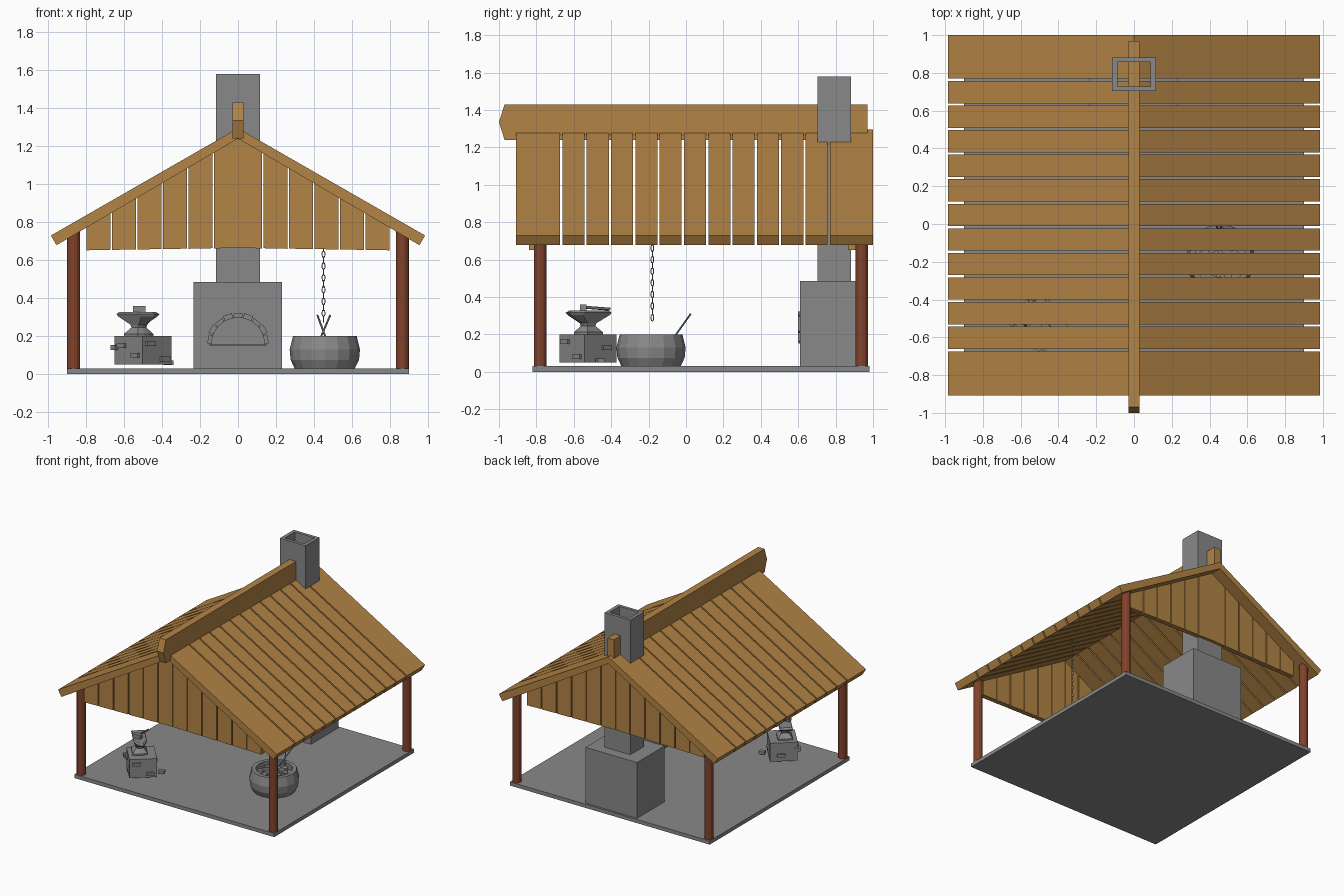
import bpy, bmesh, math, random
from mathutils import Vector, Matrix

if "Cube" in bpy.data.objects:
    bpy.data.objects.remove(bpy.data.objects["Cube"])

random.seed(4)


def material(name, rgb):
    m = bpy.data.materials.new(name)
    m.diffuse_color = (*rgb, 1)
    m.use_nodes = True
    m.node_tree.nodes["Principled BSDF"].inputs["Base Color"].default_value = m.diffuse_color
    return m


WOOD = material("tan_wood", (0.45, 0.23, 0.06))
POST = material("red_brown_wood", (0.22, 0.055, 0.025))
STONE = material("grey_stone", (0.25, 0.25, 0.25))


def finish(name, bm, mat):
    bmesh.ops.recalc_face_normals(bm, faces=bm.faces)
    me = bpy.data.meshes.new(name)
    bm.to_mesh(me)
    bm.free()
    me.materials.append(mat)
    ob = bpy.data.objects.new(name, me)
    bpy.context.collection.objects.link(ob)
    return ob


def add_box(bm, centre, size, turn=0.0):
    m = (Matrix.Translation(centre) @ Matrix.Rotation(turn, 4, 'Z')
         @ Matrix.Diagonal((*size, 1)))
    bmesh.ops.create_cube(bm, size=1, matrix=m)


def add_prism(bm, pts, a, b, axis='Y'):
    """Extrude an outline: (x, z) along y, or (y, z) along x."""
    def place(p, t):
        return (p[0], t, p[1]) if axis == 'Y' else (t, p[0], p[1])
    lo = [bm.verts.new(place(p, a)) for p in pts]
    hi = [bm.verts.new(place(p, b)) for p in pts]
    bm.faces.new(lo)
    bm.faces.new(hi[::-1])
    for i in range(len(pts)):
        j = (i + 1) % len(pts)
        bm.faces.new((lo[i], lo[j], hi[j], hi[i]))


def add_rod(bm, p, q, r, seg=6):
    p, q = Vector(p), Vector(q)
    d = q - p
    m = Matrix.Translation((p + q) / 2) @ d.to_track_quat('Z', 'Y').to_matrix().to_4x4()
    bmesh.ops.create_cone(bm, cap_ends=True, segments=seg, radius1=r, radius2=r,
                          depth=d.length, matrix=m)


def add_rings(bm, rings):
    """Skin a stack of equal-count rings and close both ends."""
    loops = [[bm.verts.new(p) for p in ring] for ring in rings]
    n = len(loops[0])
    for a, b in zip(loops, loops[1:]):
        for i in range(n):
            bm.faces.new((a[i], a[(i + 1) % n], b[(i + 1) % n], b[i]))
    bm.faces.new(loops[0])
    bm.faces.new(loops[-1][::-1])


# floor slab
bm = bmesh.new()
add_box(bm, (0, 0.08, 0.015), (1.8, 1.8, 0.03))
finish("floor", bm, STONE)

# corner posts
bm = bmesh.new()
for x in (-0.865, 0.865):
    for y in (-0.78, 0.94):
        add_rod(bm, (x, y, 0.03), (x, y, 0.75), 0.034, 12)
finish("corner_posts", bm, POST)

# roof planks, wide at both ends, mirrored over the ridge
bm = bmesh.new()
spans = [(-0.908, -0.674)] + [(-0.661 + 0.13 * k, -0.543 + 0.13 * k) for k in range(11)] + [(0.769, 1.0)]
for s in (-1, 1):
    for y0, y1 in spans:
        add_prism(bm, [(0, 1.295), (s * 0.985, 0.73), (s * 0.955, 0.679), (0, 1.24)], y0, y1)
finish("roof_planks", bm, WOOD)

# ridge beam with pointed front
bm = bmesh.new()
add_prism(bm, [(-0.97, 1.43), (-1.0, 1.335), (-0.97, 1.24), (0.97, 1.24), (0.97, 1.43)], -0.029, 0.029, 'X')
finish("ridge_beam", bm, WOOD)

# gable planks cut to the roof slope
for name, y0, y1 in (("front_gable", -0.84, -0.80), ("back_gable", 0.865, 0.905)):
    bm = bmesh.new()
    for s in (-1, 1):
        for k in range(6):
            a, b = 0.134 * k + 0.001, 0.134 * k + 0.127
            low = 0.665 - 0.002 * k
            add_prism(bm, [(s * a, low), (s * b, low - 0.003),
                           (s * b, 1.245 - 0.574 * b), (s * a, 1.245 - 0.574 * a)], y0, y1)
    finish(name, bm, WOOD)

# furnace with arched mouth
bm = bmesh.new()
add_box(bm, (-0.002, 0.787, 0.257), (0.465, 0.355, 0.455))
furnace = finish("furnace", bm, STONE)
bm = bmesh.new()
arch = [(0.14 * math.cos(math.pi * i / 12), 0.158 + 0.14 * math.sin(math.pi * i / 12)) for i in range(13)]
add_prism(bm, arch, 0.5, 0.80)
cutter = finish("mouth_cutter", bm, STONE)
cutter.hide_render = True
cutter.hide_set(True)
cut = furnace.modifiers.new("mouth", 'BOOLEAN')
cut.operation = 'DIFFERENCE'
cut.solver = 'EXACT'
cut.object = cutter
bpy.context.view_layer.objects.active = furnace
bpy.ops.object.modifier_apply(modifier="mouth")
bpy.data.objects.remove(cutter)

# arch stones and sill
bm = bmesh.new()
for k in range(9):
    a, b = math.pi * (k + 0.06) / 9, math.pi * (k + 0.94) / 9
    ro = 0.162 + 0.005 * (k % 2)
    add_prism(bm, [(r * math.cos(t), 0.158 + r * math.sin(t))
                   for r, t in ((0.14, a), (ro, a), (ro, b), (0.14, b))], 0.598, 0.625)
add_box(bm, (0, 0.607, 0.155), (0.30, 0.012, 0.008))
finish("arch_stones", bm, STONE)

# hollow chimney
bm = bmesh.new()
def rect(hx, hy, z):
    return [(sx * hx, 0.793 + sy * hy, z) for sx, sy in ((-1, -1), (1, -1), (1, 1), (-1, 1))]
add_rings(bm, [rect(0.116, 0.089, 0.48), rect(0.116, 0.089, 1.58),
               rect(0.088, 0.064, 1.58), rect(0.088, 0.064, 0.9)])
finish("chimney", bm, STONE)

# stone block under the anvil, with loose bricks
turn = math.radians(41)
to_block = Matrix.Translation((-0.50, -0.525, 0)) @ Matrix.Rotation(turn, 4, 'Z')
bm = bmesh.new()
add_box(bm, to_block @ Vector((0, 0, 0.125)), (0.205, 0.225, 0.15), turn)
for u, v, z in ((-0.10, 0.05, 0.15), (-0.10, -0.06, 0.10), (-0.05, -0.113, 0.16), (0.05, -0.113, 0.08),
                (0.103, 0.04, 0.13), (0.02, 0.113, 0.10)):
    side = abs(u) > 0.09
    size = (0.03, 0.06, 0.024) if side else (0.06, 0.03, 0.024)
    add_box(bm, to_block @ Vector((u, v, z)), size, turn)
add_box(bm, to_block @ Vector((-0.10, 0.10, 0.14)), (0.05, 0.035, 0.026), turn)
add_box(bm, (-0.365, -0.46, 0.06), (0.045, 0.035, 0.022), 0.3)
finish("anvil_block", bm, STONE)

# anvil: flared foot, waist, long body with a horn
to_anvil = Matrix.Translation((-0.52, -0.525, 0)) @ Matrix.Rotation(math.radians(-49), 4, 'Z')
bm = bmesh.new()
def section(front, back, w, tip, z):
    pts = ((-back, -w), (front, -w), (tip, -w * 0.3), (tip, w * 0.3), (front, w), (-back, w))
    return [to_anvil @ Vector((x, y, z)) for x, y in pts]
add_rings(bm, [section(0.05, 0.06, 0.055, 0.06, 0.198), section(0.05, 0.06, 0.055, 0.06, 0.212),
               section(0.025, 0.03, 0.028, 0.032, 0.245), section(0.03, 0.035, 0.03, 0.037, 0.26),
               section(0.07, 0.115, 0.045, 0.13, 0.303), section(0.07, 0.125, 0.05, 0.145, 0.316),
               section(0.06, 0.11, 0.045, 0.12, 0.327)])
finish("anvil", bm, STONE)

# hammer lying on the anvil
bm = bmesh.new()
add_rod(bm, (-0.52, -0.56, 0.347), (-0.525, -0.405, 0.335), 0.008)
add_box(bm, (-0.52, -0.55, 0.343), (0.068, 0.034, 0.032))
finish("hammer", bm, STONE)

# open cauldron
CX, CY = 0.457, -0.187
bm = bmesh.new()
profile = [(0.158, 0.03), (0.180, 0.075), (0.185, 0.13), (0.168, 0.2), (0.138, 0.2), (0.142, 0.15)]
add_rings(bm, [[(CX + r * math.cos(math.tau * i / 16), CY + r * math.sin(math.tau * i / 16), z)
                for i in range(16)] for r, z in profile])
finish("cauldron", bm, STONE)

# lumps in the cauldron
bm = bmesh.new()
for k in range(16):
    a, r = k * 2.4, 0.115 * math.sqrt((k + 0.5) / 16)
    add_box(bm, (CX + r * math.cos(a), CY + r * math.sin(a), 0.158 + random.uniform(0, 0.012)),
            (0.045, 0.035, 0.03), random.uniform(0, 3))
finish("lumps", bm, STONE)

# tongs resting in the cauldron
bm = bmesh.new()
add_rod(bm, (0.418, 0.025, 0.31), (0.47, -0.075, 0.17), 0.005)
add_rod(bm, (0.485, 0.025, 0.31), (0.425, -0.075, 0.17), 0.005)
finish("tongs", bm, STONE)

# hanging chain, each link turned a quarter from the last
bm = bmesh.new()
z, k = 0.29, 0
while z < 0.99:
    ring = []
    for i in range(8):
        t = math.tau * (i + 0.5) / 8
        u, h = 0.008 * math.cos(t), 0.019 * math.sin(t)
        ring.append((0.45 + (u if k % 2 else 0), -0.18 + (0 if k % 2 else u), z + h))
    for i in range(8):
        add_rod(bm, ring[i], ring[(i + 1) % 8], 0.0025, 4)
    z += 0.031
    k += 1
finish("chain", bm, STONE)
